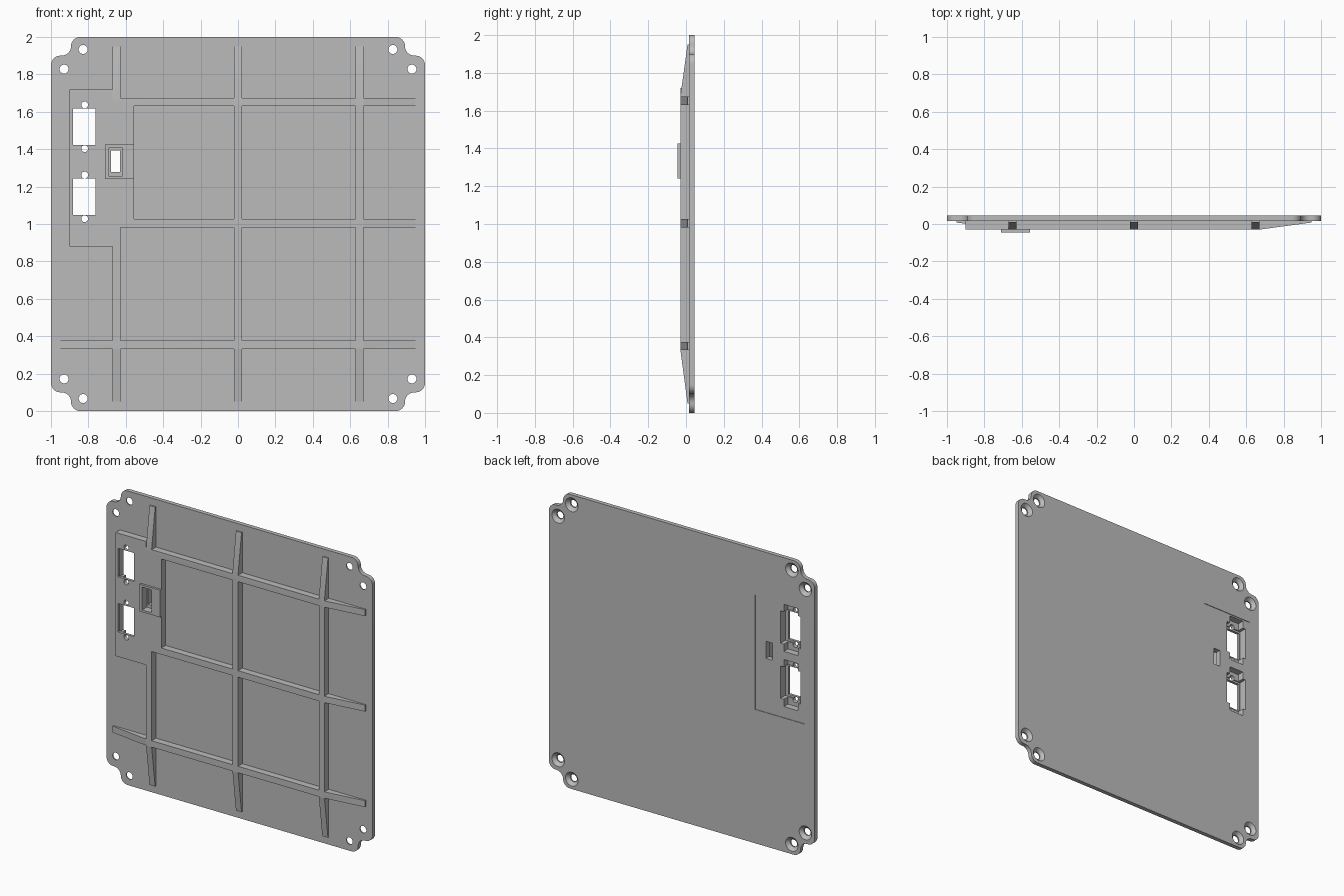
import bpy, bmesh, math
from mathutils import Vector, Matrix

if "Cube" in bpy.data.objects:
    bpy.data.objects.remove(bpy.data.objects["Cube"])

BACK, PLATE, FRONT, TAB = 0.045, 0.016, -0.03, -0.045   # depth levels along y

grey = bpy.data.materials.new("grey plastic")
grey.diffuse_color = (0.5, 0.5, 0.5, 1)
grey.use_nodes = True
grey.node_tree.nodes["Principled BSDF"].inputs["Base Color"].default_value = grey.diffuse_color


def finish(name, bm):
    bmesh.ops.recalc_face_normals(bm, faces=bm.faces)
    me = bpy.data.meshes.new(name)
    bm.to_mesh(me)
    bm.free()
    me.materials.append(grey)
    ob = bpy.data.objects.new(name, me)
    bpy.context.collection.objects.link(ob)
    return ob


def prism(name, pts, a, b, axis="y"):
    """Extrude a 2D outline from a to b: (x,z) along y, (z,y) along x, (x,y) along z."""
    put = {"y": lambda p, t: (p[0], t, p[1]),
           "x": lambda p, t: (t, p[1], p[0]),
           "z": lambda p, t: (p[0], p[1], t)}[axis]
    bm = bmesh.new()
    lo = [bm.verts.new(put(p, a)) for p in pts]
    hi = [bm.verts.new(put(p, b)) for p in pts]
    bm.faces.new(lo)
    bm.faces.new(hi)
    for i in range(len(pts)):
        j = (i + 1) % len(pts)
        bm.faces.new((lo[i], lo[j], hi[j], hi[i]))
    return finish(name, bm)


def box(name, x0, x1, z0, z1, y0, y1):
    return prism(name, [(x0, z0), (x1, z0), (x1, z1), (x0, z1)], y0, y1)


def cone(name, x, z, r_front, r_back, y0, y1):
    bm = bmesh.new()
    bmesh.ops.create_cone(bm, cap_ends=True, segments=32, radius1=r_back, radius2=r_front,
                          depth=y1 - y0,
                          matrix=Matrix.Translation((x, (y0 + y1) / 2, z))
                          @ Matrix.Rotation(math.pi / 2, 4, "X"))
    return finish(name, bm)


def rounded(pts, r, n=8):
    """Round every corner of a right-angled outline."""
    out = []
    for i, p in enumerate(pts):
        p = Vector(p)
        d1 = (Vector(pts[i - 1]) - p).normalized()
        d2 = (Vector(pts[(i + 1) % len(pts)]) - p).normalized()
        c = p + r * (d1 + d2)
        for k in range(n + 1):
            t = math.pi / 2 * k / n
            out.append(tuple(c - r * (d2 * math.cos(t) + d1 * math.sin(t))))
    return out


def combine(body, tool, op):
    mod = body.modifiers.new(op.lower(), "BOOLEAN")
    mod.operation, mod.object, mod.solver = op, tool, "EXACT"
    bpy.context.view_layer.objects.active = body
    bpy.ops.object.modifier_apply(modifier=mod.name)
    bpy.data.objects.remove(tool)


# Cover plate with stepped, rounded corners
outline = []
for sx, sz in ((1, 1), (-1, 1), (-1, -1), (1, -1)):
    quad = [(sx, 1 + sz * 0.9), (sx * 0.893, 1 + sz * 0.9), (sx * 0.893, 1 + sz)]
    outline += quad if sx * sz > 0 else quad[::-1]
panel = prism("cover_panel", rounded(outline, 0.05), PLATE, BACK)

# Raised connector block
block = [(-0.9, 0.88), (-0.67, 0.88), (-0.67, 1.0), (-0.555, 1.0),
         (-0.555, 1.65), (-0.67, 1.65), (-0.67, 1.72), (-0.9, 1.72)]
parts = [prism("connector_block", block, FRONT, 0.03)]

# Ribs with tapered ends
ROOT, END, TIP = 0.03, 0.95, 0.008
for x in (-0.65, 0, 0.65):
    prof = [(1 - END, ROOT), (1 - END, TIP), (0.335, FRONT),
            (1.675, FRONT), (1 + END, TIP), (1 + END, ROOT)]
    parts.append(prism("vertical_rib", prof, x - 0.021, x + 0.021, "x"))
for z in (0.354, 1.004, 1.653):
    left = [(-END, ROOT), (-END, TIP), (-0.67, FRONT)] if z < 0.5 else [(-0.66, ROOT), (-0.66, FRONT)]
    prof = left + [(0.67, FRONT), (END, TIP), (END, ROOT)]
    parts.append(prism("horizontal_rib", prof, z - 0.022, z + 0.022, "z"))

# Small raised switch frame
parts.append(box("switch_frame", -0.71, -0.555, 1.24, 1.425, TAB, 0.0))
for part in parts:
    combine(panel, part, "UNION")

cuts = []
# Shallow label recess on the back
cuts.append(box("back_recess", -0.925, -0.55, 0.91, 1.69, BACK - 0.004, 0.1))
# Connector openings with stepped rear pockets and screw holes
for z in (1.52, 1.145):
    cuts.append(box("connector_pocket", -0.892, -0.74, z - 0.11, z + 0.11, -0.012, 0.1))
    cuts.append(box("screw_pocket", -0.872, -0.765, z - 0.16, z + 0.16, -0.004, 0.1))
    cuts.append(box("connector_window", -0.883, -0.763, z - 0.097, z + 0.097, -0.1, 0.1))
    for s in (-1, 1):
        cuts.append(cone("screw_hole", -0.82, z + s * 0.117, 0.018, 0.018, -0.1, 0.1))
# Switch recess and slot
cuts.append(box("switch_recess", -0.69, -0.62, 1.255, 1.41, -0.1, 0.005))
cuts.append(box("switch_slot", -0.68, -0.63, 1.277, 1.393, -0.1, 0.1))
# Countersunk mounting holes
for sx in (-1, 1):
    for sz in (-1, 1):
        for dx, dz in ((0.828, 0.933), (0.93, 0.828)):
            x, z = sx * dx, 1 + sz * dz
            cuts.append(cone("mount_hole", x, z, 0.024, 0.024, -0.1, 0.1))
            cuts.append(cone("countersink", x, z, 0.026, 0.048, 0.024, BACK + 0.001))
for cut in cuts:
    combine(panel, cut, "DIFFERENCE")

# Smooth the rounded walls, keep the edges sharp
bpy.ops.object.select_all(action="DESELECT")
panel.select_set(True)
bpy.context.view_layer.objects.active = panel
bpy.ops.object.shade_smooth_by_angle(angle=math.radians(30))
